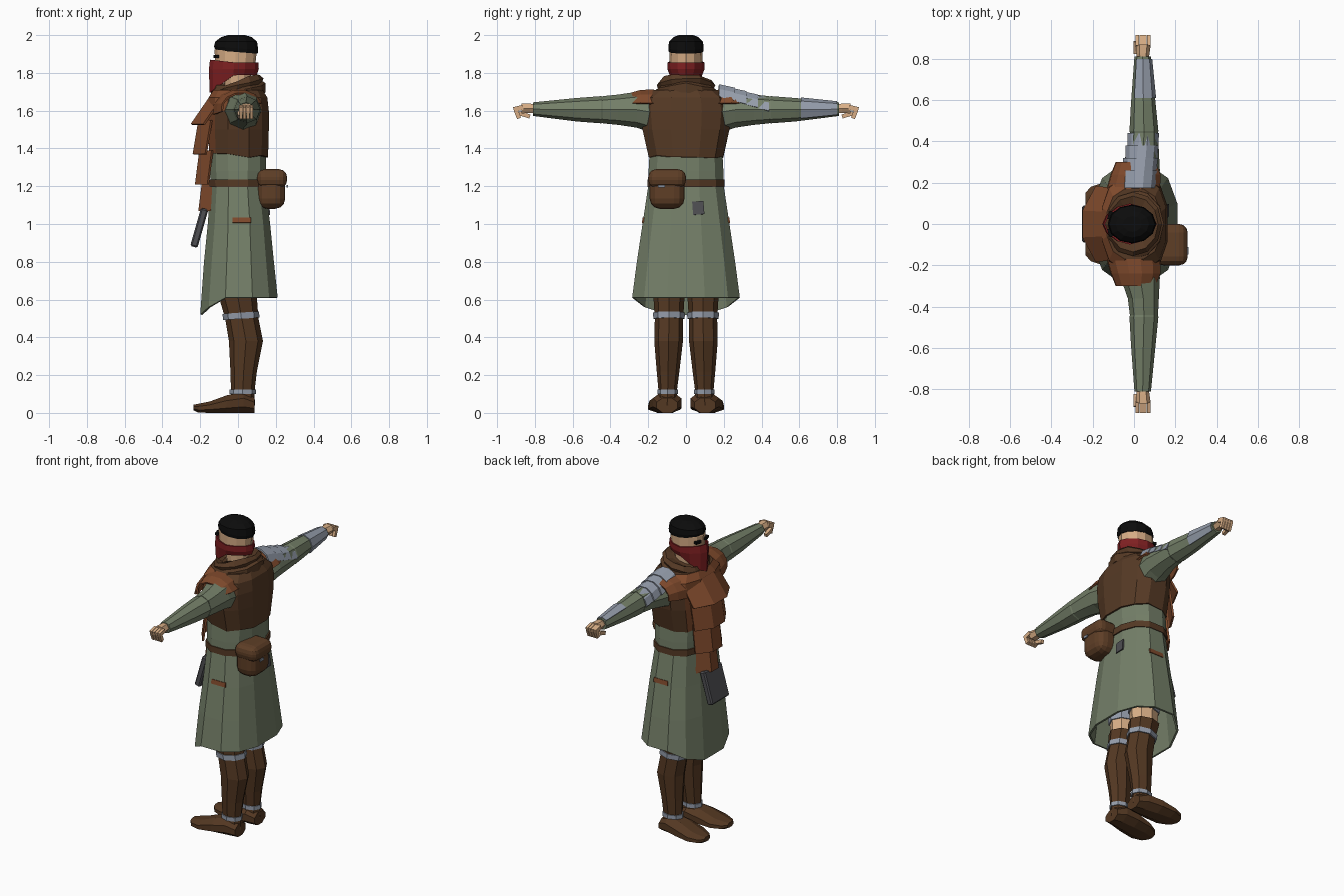
import bpy, bmesh, math, random
from mathutils import Matrix, Vector

random.seed(4)
cube = bpy.data.objects.get("Cube")
if cube:
    bpy.data.objects.remove(cube)


def material(name, rgb):
    lin = [((c / 255 + 0.055) / 1.055) ** 2.4 for c in rgb] + [1]
    m = bpy.data.materials.new(name)
    m.use_nodes = True
    m.diffuse_color = lin
    m.node_tree.nodes["Principled BSDF"].inputs["Base Color"].default_value = lin
    return m


green = material("sage cloth", (116, 127, 104))
brown = material("dark brown leather", (86, 58, 37))
boot_brown = material("boot brown", (84, 56, 34))
tan = material("russet leather", (128, 74, 44))
skin = material("skin", (216, 174, 134))
red = material("red cloth", (128, 32, 34))
black = material("black hair", (12, 12, 12))
steel = material("pale steel", (148, 156, 170))
grey = material("charcoal", (78, 78, 82))
bag_brown = material("bag brown", (94, 62, 38))


def finish(name, bm, mat, thick=0.0):
    bmesh.ops.recalc_face_normals(bm, faces=bm.faces)
    me = bpy.data.meshes.new(name)
    bm.to_mesh(me)
    bm.free()
    me.materials.append(mat)
    ob = bpy.data.objects.new(name, me)
    bpy.context.collection.objects.link(ob)
    if thick:
        mod = ob.modifiers.new("Thickness", "SOLIDIFY")
        mod.thickness = thick
    return ob


def skin_rows(name, rows, mat, closed, cap=False, thick=0.0):
    """Bridge rows of points into a surface."""
    bm = bmesh.new()
    vs = [[bm.verts.new(p) for p in row] for row in rows]
    n = len(rows[0])
    for a, b in zip(vs, vs[1:]):
        for i in range(n if closed else n - 1):
            j = (i + 1) % n
            bm.faces.new((a[i], a[j], b[j], b[i]))
    if cap:
        bm.faces.new(vs[0])
        bm.faces.new(vs[-1])
    return finish(name, bm, mat, thick)


def loft(name, rings, mat, n=8, axis="z", phase=0.0, power=1.0,
         cap=True, arc=None, warp=None, thick=0.0):
    """Rings are (position along axis, centre a, centre b, radius a, radius b)."""
    if arc:
        angles = [math.radians(arc[0] + (arc[1] - arc[0]) * i / n) for i in range(n + 1)]
    else:
        angles = [math.tau * (i + phase) / n for i in range(n)]
    bend = lambda v: math.copysign(abs(v) ** power, v)
    us = [(bend(math.cos(t)), bend(math.sin(t))) for t in angles]
    if not arc:
        mu, mv = max(u for u, v in us), max(v for u, v in us)
        us = [(u / mu, v / mv) for u, v in us]
    rows = []
    for t, ca, cb, ra, rb in rings:
        row = []
        for u, v in us:
            a, b = ca + ra * u, cb + rb * v
            p = Vector({"z": (a, b, t), "y": (a, t, b), "x": (t, a, b)}[axis])
            row.append(warp(p) if warp else p)
        rows.append(row)
    return skin_rows(name, rows, mat, not arc, cap and not arc, thick)


def box(name, centre, size, mat, tilt=(0, 0, 0), bevel=0.0, segments=2):
    bm = bmesh.new()
    bmesh.ops.create_cube(bm, size=1)
    if bevel:
        bmesh.ops.scale(bm, vec=size, verts=bm.verts)
        bmesh.ops.bevel(bm, geom=bm.edges[:], offset=bevel, segments=segments,
                        profile=0.5, affect="EDGES")
    else:
        bmesh.ops.scale(bm, vec=size, verts=bm.verts)
    rot = Matrix.Rotation(tilt[0], 4, "X") @ Matrix.Rotation(tilt[1], 4, "Y") @ Matrix.Rotation(tilt[2], 4, "Z")
    bmesh.ops.transform(bm, matrix=Matrix.Translation(centre) @ rot, verts=bm.verts)
    return finish(name, bm, mat)


# Coat: the front hem hangs lower than the back
def coat_hem(p):
    if p.z < 0.65 and p.x < -0.1:
        p.z -= (-p.x - 0.1) * 0.9
    return p


body = dict(n=12, phase=0.5, power=0.8)
loft("coat_skirt", [(0.61, 0.005, 0, 0.205, 0.285), (0.8, 0.005, 0, 0.185, 0.26),
                    (1.0, 0.005, 0, 0.165, 0.23), (1.2, 0, 0, 0.145, 0.2)],
     green, cap=False, warp=coat_hem, thick=0.012, **body)
loft("coat_waist", [(1.19, 0, 0, 0.145, 0.2), (1.28, 0, 0, 0.148, 0.198),
                    (1.42, 0, 0, 0.15, 0.19)], green, **body)
loft("belt", [(1.195, 0, 0, 0.154, 0.205), (1.235, 0, 0, 0.155, 0.205)], brown, **body)


# Vest with a ragged hem, russet on the upper chest
def ragged(p):
    if p.z < 1.4:
        p.z += random.uniform(-0.015, 0.02)
    return p


vest = loft("vest", [(1.36, 0.003, 0, 0.156, 0.197), (1.5, 0.003, 0, 0.16, 0.23),
                     (1.6, 0.003, 0, 0.16, 0.24), (1.67, 0.0, 0, 0.155, 0.225),
                     (1.71, 0, 0, 0.13, 0.17)], brown, warp=ragged, **body)
vest.data.materials.append(tan)
for f in vest.data.polygons:
    if f.center.x < -0.1 or (f.center.x < -0.05 and f.center.z > 1.55):
        f.material_index = 1


# Overlapping front plates, narrowing downwards
def front_plate(name, z0, x0, w0, z1, x1, w1):
    rows = []
    for z, x, w in ((z0, x0, w0), (z1, x1, w1)):
        rows.append([(x + 0.065 * max(0, abs(k) - 0.35) / 0.65, k * w, z)
                     for k in (-1, -0.35, 0, 0.35, 1)])
    return skin_rows(name, rows, tan, False, thick=0.012)


front_plate("chest_plate_top", 1.69, -0.14, 0.17, 1.53, -0.25, 0.185)
for i, spec in enumerate([(1.55, -0.21, 0.16, 1.37, -0.24, 0.16),
                          (1.39, -0.205, 0.13, 1.21, -0.228, 0.135),
                          (1.23, -0.19, 0.1, 1.07, -0.21, 0.105)]):
    front_plate("front_plate_%d" % (i + 1), *spec)
box("front_pouch", (-0.205, 0, 0.98), (0.04, 0.18, 0.21), grey, (0, 0.28, 0), 0.008, 1)


# Cowl folds around the neck, lower at the front
def drape(p):
    p.z += p.x * 0.28 + random.uniform(-0.008, 0.008)
    return p


loft("cowl_lower", [(1.66, -0.01, 0, 0.155, 0.175), (1.70, -0.01, 0, 0.155, 0.17),
                    (1.725, -0.01, 0, 0.125, 0.13)], brown, n=12, warp=drape)
loft("cowl_upper", [(1.70, -0.005, 0, 0.125, 0.14), (1.735, -0.005, 0, 0.14, 0.155),
                    (1.76, -0.005, 0, 0.122, 0.135), (1.745, -0.005, 0, 0.085, 0.09)],
     brown, n=12, warp=drape)

# Head, hair, brows and face cloth
loft("head", [(1.70, 0, 0, 0.065, 0.065), (1.79, -0.005, 0, 0.075, 0.07),
              (1.83, -0.015, 0, 0.105, 0.085), (1.92, -0.012, 0, 0.112, 0.088),
              (1.96, -0.01, 0, 0.1, 0.08)], skin, n=12)
loft("hair", [(1.91, -0.008, 0, 0.112, 0.091), (1.93, -0.01, 0, 0.117, 0.094),
              (1.965, -0.01, 0, 0.111, 0.09), (1.99, -0.008, 0, 0.08, 0.065),
              (2.0, -0.008, 0, 0.045, 0.038)], black, n=12,
     warp=lambda p: p if p.z > 1.95 else Vector((p.x, p.y, p.z - 0.08 * p.x)))
for s in (1, -1):
    box("eye_%s" % ("near" if s > 0 else "far"), (-0.115, s * 0.042, 1.888),
        (0.02, 0.04, 0.016), black, (0, 0, -s * 0.3))


def face_cloth(p):
    front = max(0, -p.x - 0.02) / 0.13
    if p.z < 1.81:
        p.z -= 0.095 * front
    elif p.z > 1.84:
        p.z += 0.015 * front
    return p


loft("face_cloth", [(1.79, -0.025, 0, 0.125, 0.085), (1.82, -0.022, 0, 0.132, 0.098),
                    (1.855, -0.02, 0, 0.128, 0.099)], red, n=12, power=1.15,
     cap=False, warp=face_cloth, thick=0.008)

# Arms, legs and side trims, one set per side
for s, side in ((1, "right"), (-1, "left")):
    loft("upper_sleeve_" + side, [(s * 0.17, 0.02, 1.59, 0.1, 0.11), (s * 0.26, 0.03, 1.605, 0.095, 0.095),
                                  (s * 0.36, 0.045, 1.605, 0.075, 0.08), (s * 0.44, 0.048, 1.605, 0.068, 0.072)],
         green, axis="y")
    loft("lower_sleeve_" + side, [(s * 0.425, 0.048, 1.605, 0.062, 0.066), (s * 0.45, 0.048, 1.605, 0.07, 0.072),
                                  (s * 0.58, 0.045, 1.605, 0.06, 0.062), (s * 0.81, 0.042, 1.608, 0.04, 0.036)],
         green, axis="y")
    loft("shoulder_cap_" + side, [(s * 0.17, 0.0, 1.6, 0.135, 0.115), (s * 0.24, 0.01, 1.605, 0.125, 0.108),
                                  (s * 0.3, 0.01, 1.61, 0.1, 0.085)],
         tan, n=6, axis="y", arc=(20, 190), thick=0.01)
    # Half-closed hand
    loft("palm_" + side, [(s * 0.79, 0.043, 1.61, 0.026, 0.024), (s * 0.825, 0.043, 1.612, 0.032, 0.025),
                          (s * 0.87, 0.045, 1.612, 0.036, 0.026)], skin, n=6, axis="y")
    for i in range(4):
        x = 0.015 + i * 0.019
        box("knuckle_%s_%d" % (side, i + 1), (x, s * 0.887, 1.612), (0.017, 0.052, 0.026), skin, (-s * 0.25, 0, 0))
        box("fingertip_%s_%d" % (side, i + 1), (x, s * 0.892, 1.58), (0.016, 0.022, 0.045), skin, (-s * 0.4, 0, 0))
    box("thumb_" + side, (0.008, s * 0.855, 1.578), (0.02, 0.06, 0.022), skin, (s * 0.3, 0, 0))

    # Thigh, shorts and boot
    y = s * 0.09
    loft("shorts_" + side, [(0.68, 0, y, 0.1, 0.085), (0.95, 0, y, 0.12, 0.1)], steel)
    loft("thigh_" + side, [(0.57, 0, y, 0.085, 0.07), (0.72, 0, y, 0.095, 0.08)], skin)
    loft("boot_shaft_" + side,
         [(0.04, 0.025, s * 0.1, 0.065, 0.06), (0.11, 0.025, s * 0.097, 0.062, 0.048), (0.22, 0.03, s * 0.095, 0.07, 0.06),
          (0.38, 0.042, s * 0.092, 0.09, 0.076), (0.5, 0.02, s * 0.09, 0.088, 0.075),
          (0.61, 0, s * 0.09, 0.1, 0.082)], boot_brown)
    loft("boot_foot_" + side,
         [(0.087, s * 0.1, 0.04, 0.055, 0.04), (0.03, s * 0.1, 0.055, 0.075, 0.055),
          (-0.06, s * 0.108, 0.045, 0.085, 0.048), (-0.15, s * 0.115, 0.03, 0.085, 0.03),
          (-0.21, s * 0.12, 0.025, 0.06, 0.023), (-0.235, s * 0.12, 0.028, 0.03, 0.015)],
         boot_brown, axis="x", phase=0.5, warp=lambda p: Vector((p.x, p.y, max(p.z, 0))))
    loft("knee_strap_" + side, [(0.497, 0.018, y, 0.096, 0.083), (0.53, 0.014, y, 0.097, 0.084)],
         steel, warp=lambda p: Vector((p.x, p.y, p.z + 0.07 * p.x)))
    loft("ankle_strap_" + side, [(0.1, 0.025, s * 0.097, 0.069, 0.055), (0.125, 0.025, s * 0.097, 0.069, 0.055)],
         steel)
    box("side_patch_" + side, (0.02, s * 0.227, 1.02), (0.1, 0.009, 0.028), tan, (s * 0.15, 0, 0))

# Shoulder armour of four lames and a forearm guard
for i in range(4):
    y0, z0 = 0.175 + i * 0.06, 1.655 - i * 0.018
    loft("shoulder_lame_%d" % (i + 1), [(y0, 0.02 + i * 0.007, z0, 0.085 - i * 0.004, 0.088),
                                       (y0 + 0.085, 0.025 + i * 0.007, z0 - 0.02, 0.09 - i * 0.004, 0.09)],
         steel, n=5, axis="y", arc=(12, 168), thick=0.01)
loft("forearm_guard", [(0.61, 0.045, 1.605, 0.062, 0.065), (0.8, 0.043, 1.608, 0.045, 0.042)],
     steel, n=4, axis="y", arc=(-45, 135), thick=0.006)

# Belt bag and back patch
box("belt_bag", (0.175, -0.1, 1.175), (0.15, 0.185, 0.19), bag_brown, bevel=0.055, segments=3)
box("bag_flap", (0.18, -0.1, 1.24), (0.16, 0.2, 0.1), bag_brown, bevel=0.042, segments=3)
box("bag_clasp", (0.261, -0.13, 1.2), (0.008, 0.035, 0.015), steel)
box("back_patch", (0.162, 0.065, 1.085), (0.009, 0.06, 0.07), grey, (0.08, -0.1, 0))
